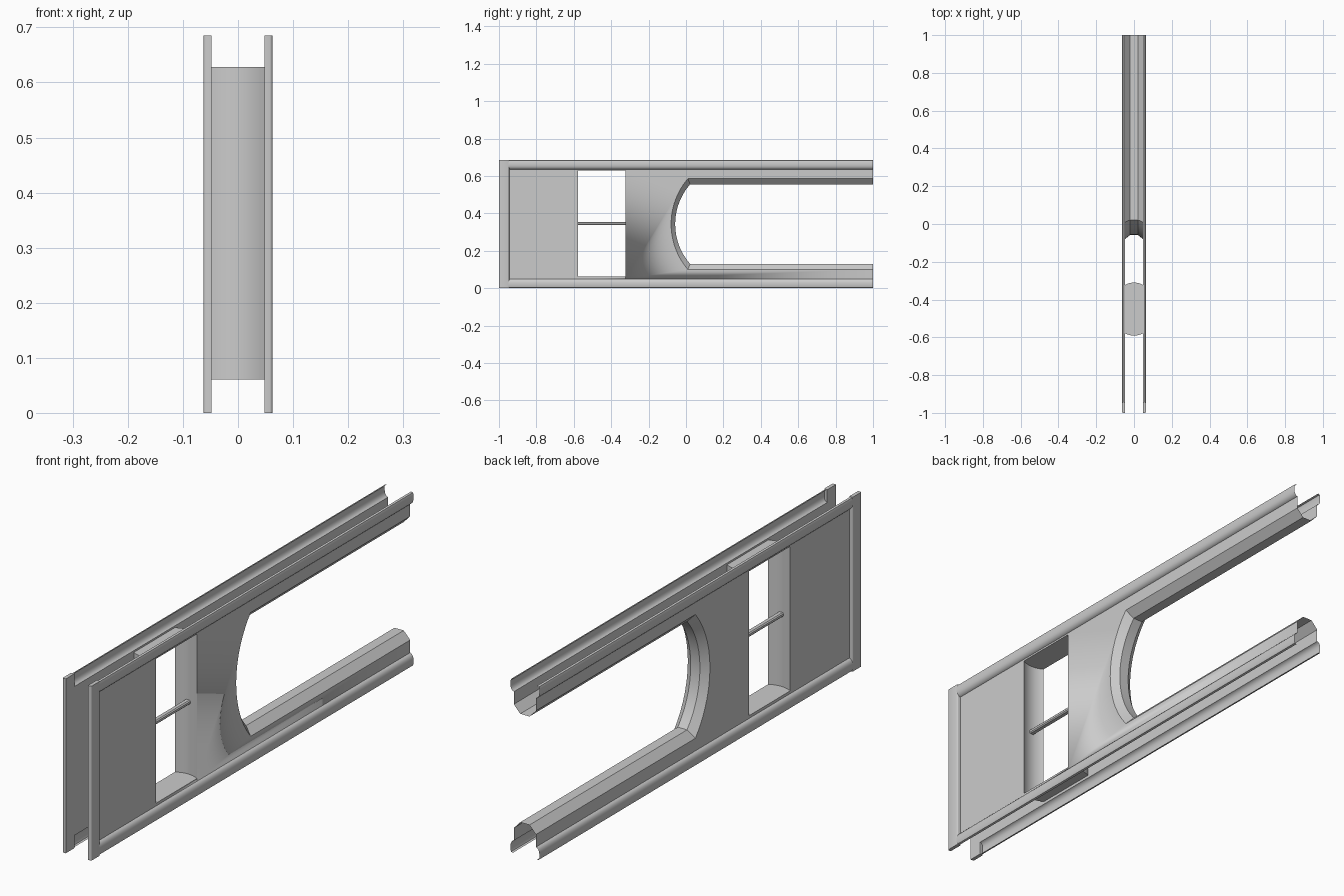
import bpy, bmesh, math

if "Cube" in bpy.data.objects:
    bpy.data.objects.remove(bpy.data.objects["Cube"])

H = 0.685           # overall height
MID = H / 2
SX = 0.048          # half distance between the two skins
OX = 0.0625         # outermost half width
WY0, WY1, WZ0, WZ1 = -0.578, -0.323, 0.061, 0.628   # window opening


def finish(name, bm, angle=35):
    bmesh.ops.remove_doubles(bm, verts=bm.verts, dist=1e-5)
    bmesh.ops.recalc_face_normals(bm, faces=bm.faces)
    me = bpy.data.meshes.new(name)
    bm.to_mesh(me)
    bm.free()
    ob = bpy.data.objects.new(name, me)
    bpy.context.collection.objects.link(ob)
    bpy.ops.object.select_all(action='DESELECT')
    ob.select_set(True)
    bpy.context.view_layer.objects.active = ob
    bpy.ops.object.shade_smooth_by_angle(angle=math.radians(angle))
    return ob


def loft(name, rows, closed=False):
    """Skin a list of equally long point rows."""
    bm = bmesh.new()
    vs = [[bm.verts.new(p) for p in r] for r in rows]
    for a, b in zip(vs, vs[1:]):
        n = len(a)
        for i in range(n if closed else n - 1):
            j = (i + 1) % n
            bm.faces.new((a[i], a[j], b[j], b[i]))
    return finish(name, bm)


def door_path(half, y_start, sag, steps=14):
    """Opening outline: straight, arc, straight, as (y, z) points."""
    r = (half * half + sag * sag) / (2 * sag)
    cy, a = y_start - sag + r, math.asin(half / r)
    arc = [(cy - r * math.cos(t), MID + r * math.sin(t))
           for t in (-a + 2 * a * i / steps for i in range(steps + 1))]
    return [(1, MID - half)] + arc + [(1, MID + half)]


outer = door_path(0.243, 0.010, 0.090)
inner = door_path(0.213, 0.022, 0.080)

# Rail profile bulging outward, given as (x, height above the base)
RAIL = [(SX, 0.050), (0.053, 0.048), (0.058, 0.043), (0.0612, 0.036),
        (OX, 0.028), (OX, 0.010), (0.060, 0.003), (SX + 0.004, 0.001)]

for s, side in ((1, "right"), (-1, "left")):
    # Flat skin with window and door cut-outs
    bm = bmesh.new()
    z0, z1 = 0.05, H - 0.05

    def face(pts):
        bm.faces.new([bm.verts.new((s * SX, y, z)) for y, z in pts])

    def rect(y0, y1, a, b):
        face([(y0, a), (y1, a), (y1, b), (y0, b)])

    rect(-0.99, WY0, z0, z1)
    rect(WY0, WY1, z0, WZ0)
    rect(WY0, WY1, WZ1, z1)
    face([(1, z0)] + outer + [(1, z1), (WY1, z1), (WY1, z0)])
    finish(side + "_skin", bm)

    # Bottom and top rails
    for top in (False, True):
        rows = [[(s * x, y, H - z if top else z) for x, z in RAIL] for y in (-0.95, 1)]
        loft(side + ("_top_rail" if top else "_bottom_rail"), rows)

    # Rounded end post
    bm = bmesh.new()
    bmesh.ops.create_cube(bm, size=1)
    for v in bm.verts:
        v.co = (s * (SX + OX) / 2 + v.co.x * (OX - SX),
                -0.9725 + v.co.y * 0.055, MID + v.co.z * H)
    edges = [e for e in bm.edges
             if abs(e.verts[0].co.z - e.verts[1].co.z) > 0.1
             and abs(e.verts[0].co.x) > 0.06]
    bmesh.ops.bevel(bm, geom=edges, offset=0.005, segments=3, affect='EDGES', profile=0.5)
    finish(side + "_end_post", bm)

# Door lining with chamfered edges
loft("door_lining", [[(x, y, z) for y, z in path] for x, path in
                     ((-SX, outer), (-0.02, inner), (0.02, inner), (SX, outer))])

# Window lining, jambs bowed slightly outward
rows = []
for i in range(13):
    t = -1 + i / 6
    b = 0.013 * (1 - t * t)
    rows.append([(t * SX, WY0 - b, WZ0), (t * SX, WY1 + b, WZ0),
                 (t * SX, WY1 + b, WZ1), (t * SX, WY0 - b, WZ1)])
loft("window_lining", rows, closed=True)

# Window crossbar
bm = bmesh.new()
bmesh.ops.create_cube(bm, size=1)
for v in bm.verts:
    v.co = (v.co.x * 0.022, (WY0 + WY1) / 2 + v.co.y * 0.278, MID + 0.003 + v.co.z * 0.016)
bmesh.ops.bevel(bm, geom=[e for e in bm.edges if abs(e.verts[0].co.y - e.verts[1].co.y) > 0.1],
                offset=0.004, segments=1, affect='EDGES')
finish("window_crossbar", bm)
